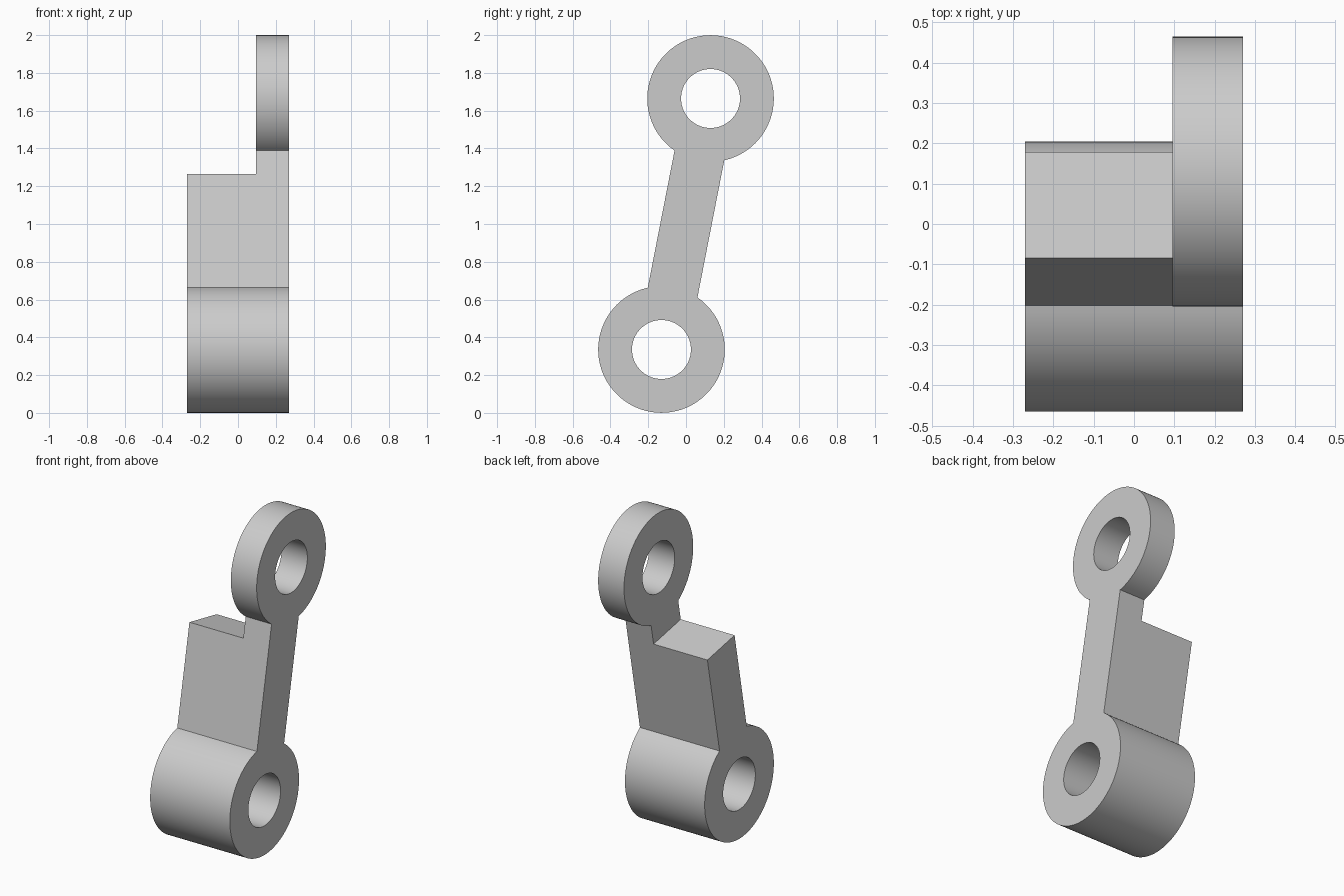
import bpy, bmesh
from math import pi, sin, cos, asin
from mathutils import Matrix, Vector

cube = bpy.data.objects.get("Cube")
if cube:
    bpy.data.objects.remove(cube, do_unlink=True)

HALF_X = 0.27        # half the full thickness
STEP_X = 0.095       # inner face of the thin upper eye
STEP_T = 0.244       # shoulder height along the arm
REACH = 0.677        # arm middle to each bore centre
R_OUT, R_BORE = 0.335, 0.156
HALF_ARM = 0.134
SEG = 96
TILT = Matrix.Translation((0, 0, 1)) @ Matrix.Rotation(-0.193, 4, 'X')

grey = bpy.data.materials.new("plain_grey")
grey.use_nodes = True
grey.diffuse_color = (0.6, 0.6, 0.6, 1)
grey.node_tree.nodes["Principled BSDF"].inputs["Base Color"].default_value = (0.6, 0.6, 0.6, 1)


def add_object(name, bm):
    mesh = bpy.data.meshes.new(name)
    bmesh.ops.recalc_face_normals(bm, faces=bm.faces)
    bm.to_mesh(mesh)
    bm.free()
    mesh.materials.append(grey)
    obj = bpy.data.objects.new(name, mesh)
    bpy.context.collection.objects.link(obj)
    obj.matrix_world = TILT
    return obj


def arc(centre, radius, start, end, count):
    return [Vector((-HALF_X, radius * cos(a), centre + radius * sin(a)))
            for a in (start + (end - start) * i / count for i in range(count + 1))]


def add_loop(bm, points):
    verts = [bm.verts.new(p) for p in points]
    return [bm.edges.new((v, verts[i - 1])) for i, v in enumerate(verts)]


# Side profile: two round ends joined by a straight arm, with two bores
neck = asin(HALF_ARM / R_OUT)
upper = arc(REACH, R_OUT, neck - pi / 2, 3 * pi / 2 - neck, SEG)
lower = [Vector((p.x, -p.y, -p.z)) for p in upper]
bm = bmesh.new()
edges = add_loop(bm, upper + lower)
for centre in (REACH, -REACH):
    edges += add_loop(bm, arc(centre, R_BORE, 0, 2 * pi, SEG)[:-1])
bmesh.ops.triangle_fill(bm, edges=edges, use_beauty=True, normal=(1, 0, 0))

# Extrude the profile to full thickness
out = bmesh.ops.extrude_face_region(bm, geom=bm.faces[:], use_keep_orig=True)
moved = [g for g in out["geom"] if isinstance(g, bmesh.types.BMVert)]
bmesh.ops.translate(bm, verts=moved, vec=(2 * HALF_X, 0, 0))
link = add_object("link_arm", bm)

# Block that removes the inner side of the upper half
bm = bmesh.new()
bmesh.ops.create_cube(bm, size=1)
bmesh.ops.scale(bm, verts=bm.verts, vec=(1, 2, 1))
bmesh.ops.translate(bm, verts=bm.verts, vec=(STEP_X - 0.5, 0, STEP_T + 0.5))
cutter = add_object("shoulder_cutter", bm)
cutter.hide_render = True

cut = link.modifiers.new("shoulder", 'BOOLEAN')
cut.operation = 'DIFFERENCE'
cut.solver = 'EXACT'
cut.object = cutter
bpy.context.view_layer.objects.active = link
link.select_set(True)
bpy.ops.object.modifier_apply(modifier=cut.name)
bpy.data.objects.remove(cutter, do_unlink=True)

bpy.ops.object.shade_smooth_by_angle(angle=pi / 6)
